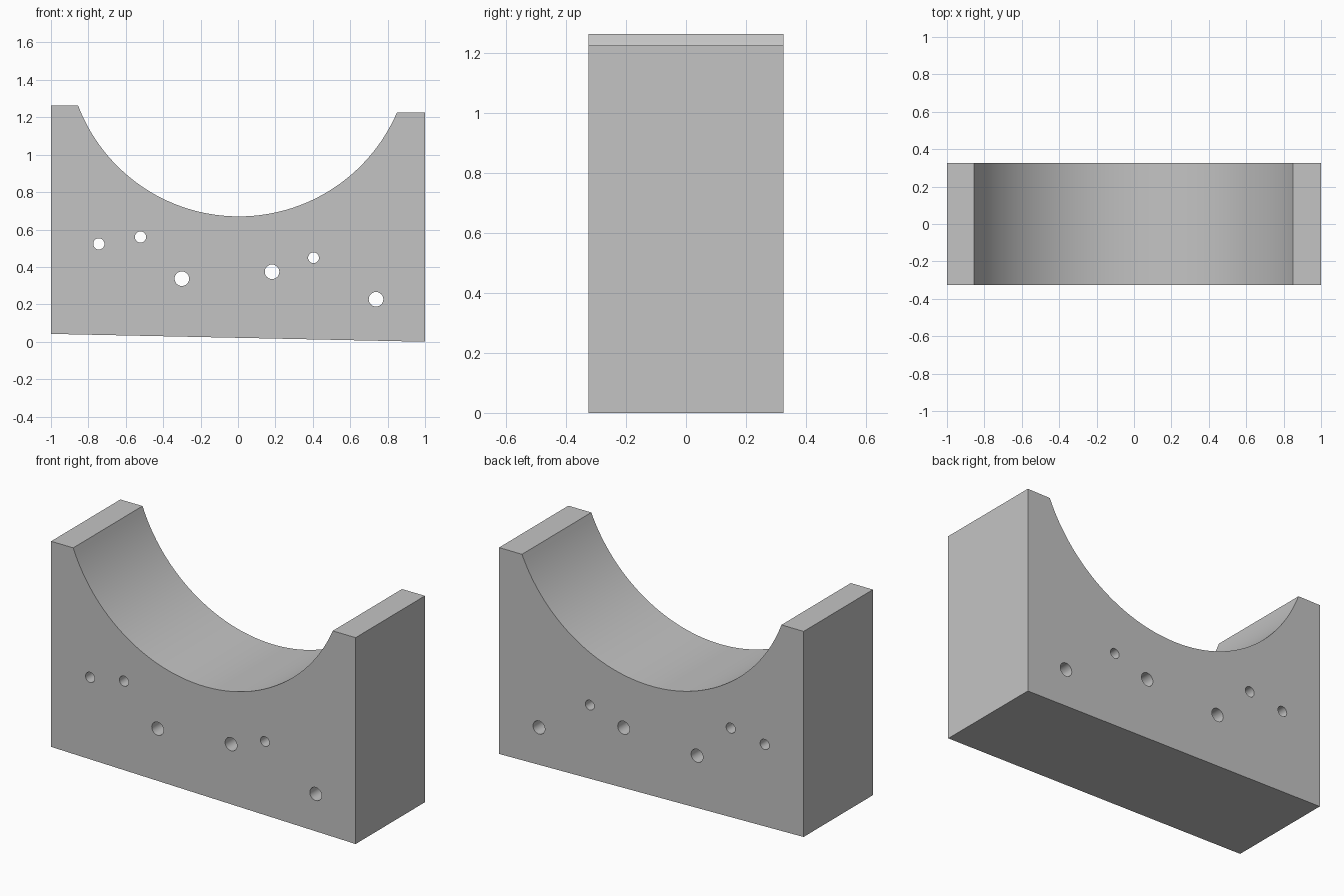
import bpy
import bmesh
from math import asin, pi, cos, sin
from mathutils import Matrix, Vector

cube = bpy.data.objects.get("Cube")
if cube:
    bpy.data.objects.remove(cube, do_unlink=True)

HALF_DEPTH = 0.325
LEFT_TOP, RIGHT_TOP = 1.262, 1.225      # top heights at -x and +x
LEFT_BASE, RIGHT_BASE = 0.042, 0.0      # slightly tilted underside
CX, CZ, R = 0.005, 1.59, 0.92           # cradle circle
ARC_STEPS = 64
HOLES = [(-0.744, 0.523, 0.03), (-0.521, 0.56, 0.03), (-0.3, 0.337, 0.039),
         (0.182, 0.374, 0.039), (0.404, 0.449, 0.029), (0.738, 0.227, 0.039)]


def add_object(name, bm):
    mesh = bpy.data.meshes.new(name)
    bm.to_mesh(mesh)
    bm.free()
    obj = bpy.data.objects.new(name, mesh)
    bpy.context.collection.objects.link(obj)
    return obj


# Grey material
grey = bpy.data.materials.new("plain_grey")
grey.use_nodes = True
grey.diffuse_color = (0.55, 0.55, 0.55, 1)
grey.node_tree.nodes["Principled BSDF"].inputs["Base Color"].default_value = grey.diffuse_color

# Cradle block: side walls, sloped base and round seat, extruded through the depth
start = pi + asin((CZ - LEFT_TOP) / R)
end = 2 * pi - asin((CZ - RIGHT_TOP) / R)
profile = [(-1, LEFT_TOP), (-1, LEFT_BASE), (1, RIGHT_BASE), (1, RIGHT_TOP)]
for i in range(ARC_STEPS + 1):
    a = end + (start - end) * i / ARC_STEPS
    profile.append((CX + R * cos(a), CZ + R * sin(a)))

bm = bmesh.new()
face = bm.faces.new([bm.verts.new((x, -HALF_DEPTH, z)) for x, z in profile])
new = bmesh.ops.extrude_face_region(bm, geom=[face])["geom"]
bmesh.ops.translate(bm, vec=Vector((0, 2 * HALF_DEPTH, 0)),
                    verts=[v for v in new if isinstance(v, bmesh.types.BMVert)])
bmesh.ops.recalc_face_normals(bm, faces=bm.faces)
block = add_object("cradle_block", bm)
block.data.materials.append(grey)

# Through holes from front to back
bm = bmesh.new()
for x, z, r in HOLES:
    bmesh.ops.create_cone(bm, cap_ends=True, segments=32, radius1=r, radius2=r, depth=1,
                          matrix=Matrix.Translation((x, 0, z)) @ Matrix.Rotation(pi / 2, 4, "X"))
cutter = add_object("hole_cutter", bm)
cutter.data.materials.append(grey)
cutter.hide_render = True

cut = block.modifiers.new("holes", "BOOLEAN")
cut.operation = "DIFFERENCE"
cut.solver = "EXACT"
cut.object = cutter

bpy.ops.object.select_all(action="DESELECT")
block.select_set(True)
bpy.context.view_layer.objects.active = block
bpy.ops.object.modifier_apply(modifier=cut.name)
bpy.data.objects.remove(cutter, do_unlink=True)

# Smooth seat and hole walls, sharp outer edges
bpy.ops.object.shade_smooth_by_angle(angle=pi / 6)
